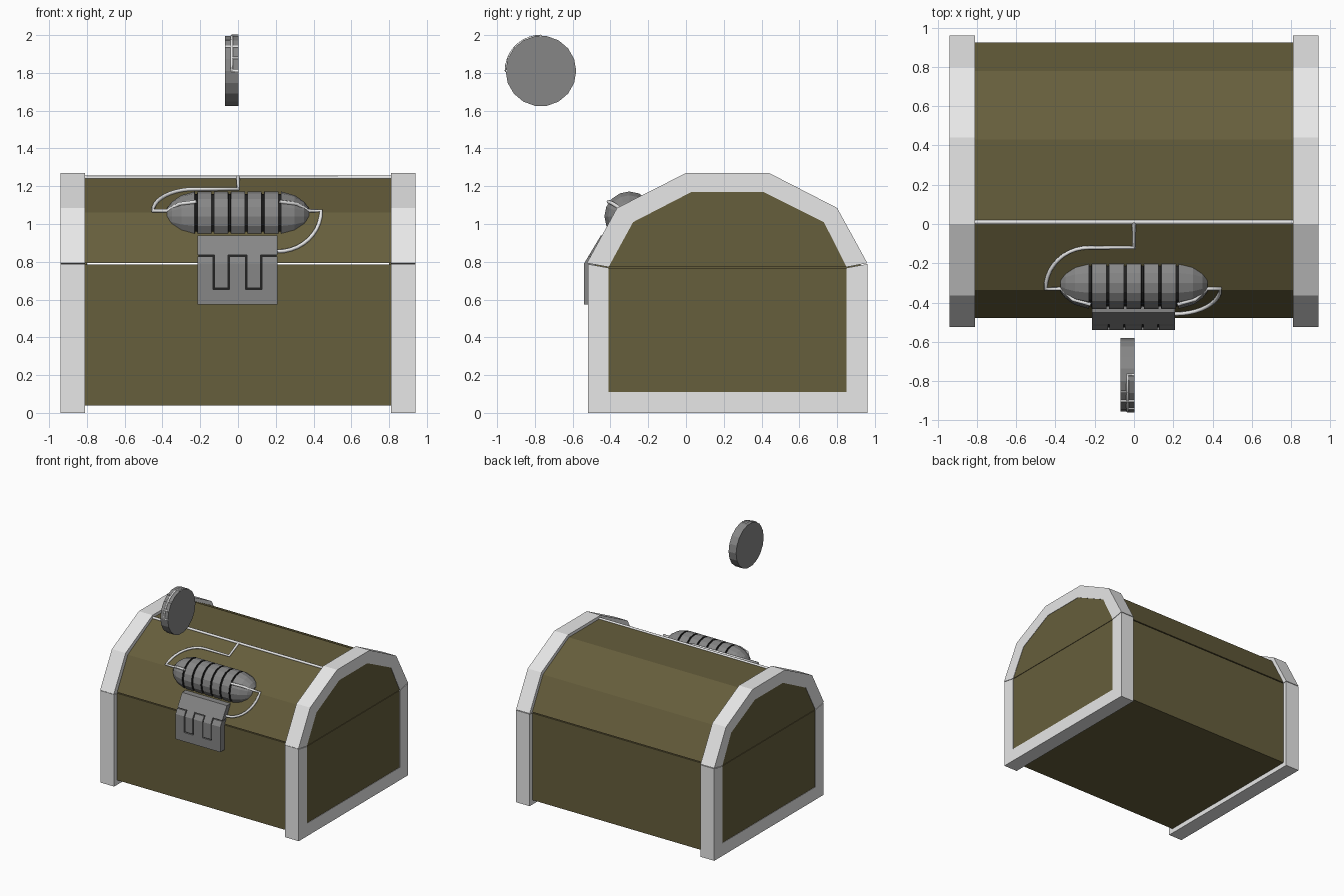
import bpy, bmesh
from math import sin, cos, pi, radians

if "Cube" in bpy.data.objects:
    bpy.data.objects.remove(bpy.data.objects["Cube"])


def material(name, r, g, b):
    m = bpy.data.materials.new(name)
    m.use_nodes = True
    m.diffuse_color = (r, g, b, 1)
    m.node_tree.nodes["Principled BSDF"].inputs["Base Color"].default_value = (r, g, b, 1)
    return m


OLIVE = material("olive", 0.133, 0.112, 0.045)
PALE = material("pale_grey", 0.8, 0.8, 0.8)
GREY = material("mid_grey", 0.24, 0.24, 0.24)
DARK = material("dark_groove", 0.015, 0.015, 0.015)


def finish(name, bm, *mats):
    bmesh.ops.recalc_face_normals(bm, faces=bm.faces)
    me = bpy.data.meshes.new(name)
    bm.to_mesh(me)
    bm.free()
    ob = bpy.data.objects.new(name, me)
    bpy.context.collection.objects.link(ob)
    for m in mats:
        me.materials.append(m)
    return ob


def prism(name, profile, x0, x1, mat):
    """Extrude a (y, z) profile along x."""
    bm = bmesh.new()
    face = bm.faces.new([bm.verts.new((x0, y, z)) for y, z in profile])
    new = bmesh.ops.extrude_face_region(bm, geom=[face])["geom"]
    verts = [v for v in new if isinstance(v, bmesh.types.BMVert)]
    bmesh.ops.translate(bm, verts=verts, vec=(x1 - x0, 0, 0))
    return finish(name, bm, mat)


def lathe(name, profile, centre, sides, mats, rule=lambda x: 0):
    """Turn an (x, radius) profile about an axis along x."""
    bm = bmesh.new()
    cx, cy, cz = centre
    rings = [[bm.verts.new((cx + x, cy + r * cos(2 * pi * i / sides),
                            cz + r * sin(2 * pi * i / sides)))
              for i in range(sides)] for x, r in profile]
    for a, b in zip(rings, rings[1:]):
        for i in range(sides):
            j = (i + 1) % sides
            f = bm.faces.new((a[i], a[j], b[j], b[i]))
            f.material_index = rule(f.calc_center_median().x - cx)
    bm.faces.new(rings[0])
    bm.faces.new(rings[-1])
    return finish(name, bm, *mats)


def pipe(name, points, radius, mat):
    cu = bpy.data.curves.new(name, "CURVE")
    cu.dimensions = "3D"
    cu.bevel_depth = radius
    cu.bevel_resolution = 2
    cu.use_fill_caps = True
    sp = cu.splines.new("POLY")
    sp.points.add(len(points) - 1)
    for p, co in zip(sp.points, points):
        p.co = (*co, 1)
    cu.materials.append(mat)
    ob = bpy.data.objects.new(name, cu)
    bpy.context.collection.objects.link(ob)
    return ob


# Chest body and lid
prism("chest_body", [(-0.48, 0.04), (0.925, 0.04), (0.925, 0.785), (-0.48, 0.785)],
      -0.815, 0.815, OLIVE)
prism("chest_lid", [(-0.48, 0.793), (0.925, 0.793), (0.78, 1.06), (0.43, 1.245),
                    (0.01, 1.245), (-0.335, 1.06)], -0.815, 0.815, OLIVE)

# End frames with their flush panels
low_outer = [(-0.52, 0.788), (-0.52, 0), (0.96, 0), (0.96, 0.788)]
low_inner = [(0.85, 0.768), (0.85, 0.11), (-0.41, 0.11), (-0.41, 0.768)]
top_outer = [(-0.525, 0.793), (-0.365, 1.085), (0, 1.27), (0.44, 1.27), (0.80, 1.085), (0.96, 0.793)]
top_inner = [(0.85, 0.772), (0.73, 1.01), (0.41, 1.17), (0.03, 1.17), (-0.28, 1.01), (-0.41, 0.772)]
for side, s in (("left", 1), ("right", -1)):
    prism(side + "_lower_frame", low_outer + low_inner, s * 0.81, s * 0.94, PALE)
    prism(side + "_lid_frame", top_outer + top_inner, s * 0.81, s * 0.94, PALE)
    prism(side + "_lower_panel", low_inner, s * 0.80, s * 0.937, OLIVE)
    prism(side + "_lid_panel", top_inner, s * 0.80, s * 0.937, OLIVE)

# Ribbed capsule with dark grooves
GROOVES = [-0.222 + 0.0885 * i for i in range(6)]
profile = [(-0.375, 0.045), (-0.35, 0.078), (-0.30, 0.112)]
for g in GROOVES:
    profile += [(g - 0.007, 0.132), (g - 0.006, 0.12), (g + 0.006, 0.12), (g + 0.007, 0.132)]
profile += [(-x, r) for x, r in profile[2::-1]]
lathe("capsule", profile, (0, -0.30, 1.04), 16, (GREY, DARK),
      lambda x: int(any(abs(x - g) < 0.008 for g in GROOVES)))


# Hinged clasp that follows the bend of the lid
def clasp(name, x0, x1, z0, z1, mat=GREY, inset=0):
    zs = [z1] + ([0.79] if z0 < 0.79 < z1 else []) + [z0]

    def line(off):
        return [(-0.54 + off + max(0, z - 0.79) * 0.6, z) for z in zs]
    prism(name, line(inset) + line(0.07)[::-1], x0, x1, mat)


clasp("clasp_backing", -0.21, 0.205, 0.58, 0.935, DARK, 0.012)
clasp("clasp_upper_plate", -0.215, 0.21, 0.837, 0.94)
clasp("clasp_lower_plate", -0.215, 0.21, 0.575, 0.652)
for i, (a, b) in enumerate([(-0.215, -0.133), (-0.045, 0.04), (0.128, 0.21)]):
    clasp("clasp_lower_finger_%d" % i, a, b, 0.652, 0.829)
for i, (a, b) in enumerate([(-0.125, -0.053), (0.048, 0.12)]):
    clasp("clasp_upper_finger_%d" % i, a, b, 0.66, 0.837)

# Pipes over the lid
pipe("lid_rod", [(-0.81, 0.01, 1.245), (0.81, 0.01, 1.245)], 0.011, PALE)
arc = [pi / 2 * i / 10 for i in range(11)]
pipe("supply_pipe", [(0, 0.01, 1.247), (0, -0.12, 1.185)]
     + [(-0.23 - 0.22 * sin(t), -0.33 + 0.21 * cos(t), 1.07 + 0.115 * cos(t)) for t in arc]
     + [(-0.37, -0.33, 1.07), (-0.31, -0.385, 1.107), (-0.22, -0.41, 1.118)], 0.01, PALE)
pipe("return_pipe", [(0.22, -0.41, 1.118), (0.31, -0.385, 1.107), (0.37, -0.33, 1.07)]
     + [(0.21 + 0.23 * cos(t), -0.33 - 0.128 * sin(t), 1.07 - 0.215 * sin(t)) for t in arc],
     0.01, PALE)

# Floating disc with wiring around its upper front rim
DY, DZ = -0.768, 1.81
lathe("disc", [(-0.068, 0.187), (0.003, 0.187)], (0, DY, DZ), 18, (GREY,))


def rim(x, deg, r=0.185):
    return (x, DY + r * cos(radians(deg)), DZ + r * sin(radians(deg)))


pipe("disc_wire", [rim(0.003, 90), rim(-0.033, 90)] + [rim(-0.033, a) for a in range(100, 180, 10)]
     + [rim(-0.033, 180), rim(0.003, 180)], 0.007, PALE)
for i, (a, x0, x1) in enumerate([(136, -0.068, 0.003), (158, -0.033, 0.003), (118, -0.068, -0.033)]):
    pipe("disc_cross_wire_%d" % i, [rim(x0, a), rim(x1, a)], 0.007, GREY if i == 2 else PALE)
